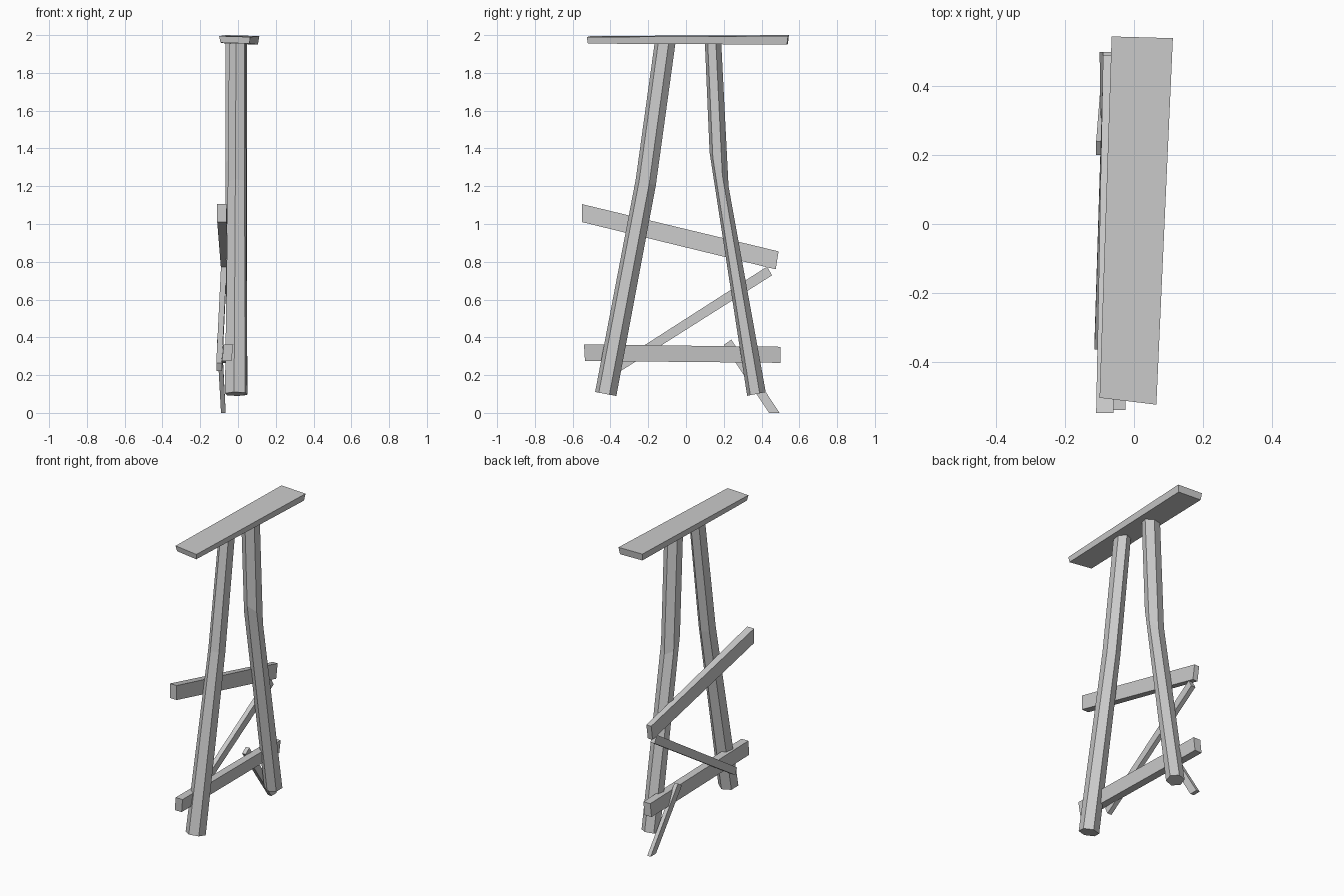
import bpy, math

if "Cube" in bpy.data.objects:
    bpy.data.objects.remove(bpy.data.objects["Cube"])


def add_mesh(name, verts, faces):
    mesh = bpy.data.meshes.new(name)
    mesh.from_pydata(verts, [], faces)
    mesh.update()
    obj = bpy.data.objects.new(name, mesh)
    bpy.context.collection.objects.link(obj)
    return obj


def loft(name, rings):
    """Closed skin through rings of points running counter-clockwise as seen from the last ring."""
    n = len(rings[0])
    faces = [tuple(reversed(range(n)))]
    for k in range(len(rings) - 1):
        a, b = k * n, (k + 1) * n
        faces += [(a + i, a + (i + 1) % n, b + (i + 1) % n, b + i) for i in range(n)]
    faces.append(tuple(range((len(rings) - 1) * n, len(rings) * n)))
    return add_mesh(name, [p for r in rings for p in r], faces)


def log(name, stations, sides=6, turn=20):
    """Post from stations (x, y, z, x radius, y radius, end slope)."""
    rings = []
    for x, y, z, rx, ry, slope in stations:
        ring = []
        for i in range(sides):
            a = math.radians(turn + 360 * i / sides)
            dy = ry * math.sin(a)
            ring.append((x + rx * math.cos(a), y + dy, z + slope * dy))
        rings.append(ring)
    return loft(name, rings)


def board(name, start, end, lean=0.0):
    """Board between two ends (x min, x max, low y, low z, high y, high z)."""
    rings = []
    for x0, x1, yl, zl, yh, zh in (start, end):
        rings.append([(x0 - lean, yl, zl), (x0, yh, zh), (x1, yh, zh), (x1 - lean, yl, zl)])
    return loft(name, rings)


# Slightly skewed plank on top
outline = [(-0.10, -0.505), (0.065, -0.525), (0.113, 0.54), (-0.065, 0.545)]
loft("top_plank", [[(x * 0.93, y * 0.99, z) for (x, y), z in zip(outline, (1.96, 1.955, 1.95, 1.955))],
                   [(x, y, z) for (x, y), z in zip(outline, (1.995, 1.99, 1.995, 2.0))]])

# Two bent posts
log("front_post", [(-0.010, -0.425, 0.10, 0.063, 0.057, -0.19),
                   (-0.005, -0.213, 1.22, 0.052, 0.054, -0.3),
                   (-0.002, -0.110, 1.965, 0.048, 0.056, 0)])
log("back_post", [(-0.005, 0.373, 0.10, 0.058, 0.050, 0.2),
                  (-0.010, 0.175, 1.29, 0.060, 0.051, -1.8),
                  (-0.010, 0.143, 1.965, 0.061, 0.044, 0)])

# Cross bars on the left side
board("upper_bar", (-0.11, -0.06, -0.55, 1.01, -0.55, 1.105),
      (-0.09, -0.055, 0.475, 0.76, 0.49, 0.855))
board("lower_bar", (-0.075, -0.025, -0.535, 0.275, -0.54, 0.362),
      (-0.09, -0.04, 0.50, 0.265, 0.50, 0.35), lean=0.01)

# Thin diagonal braces
board("long_brace", (-0.115, -0.085, -0.345, 0.222, -0.365, 0.265),
      (-0.09, -0.06, 0.455, 0.728, 0.43, 0.775))
board("foot_brace", (-0.11, -0.085, 0.20, 0.36, 0.24, 0.388),
      (-0.09, -0.065, 0.44, 0.0, 0.495, 0.0))
